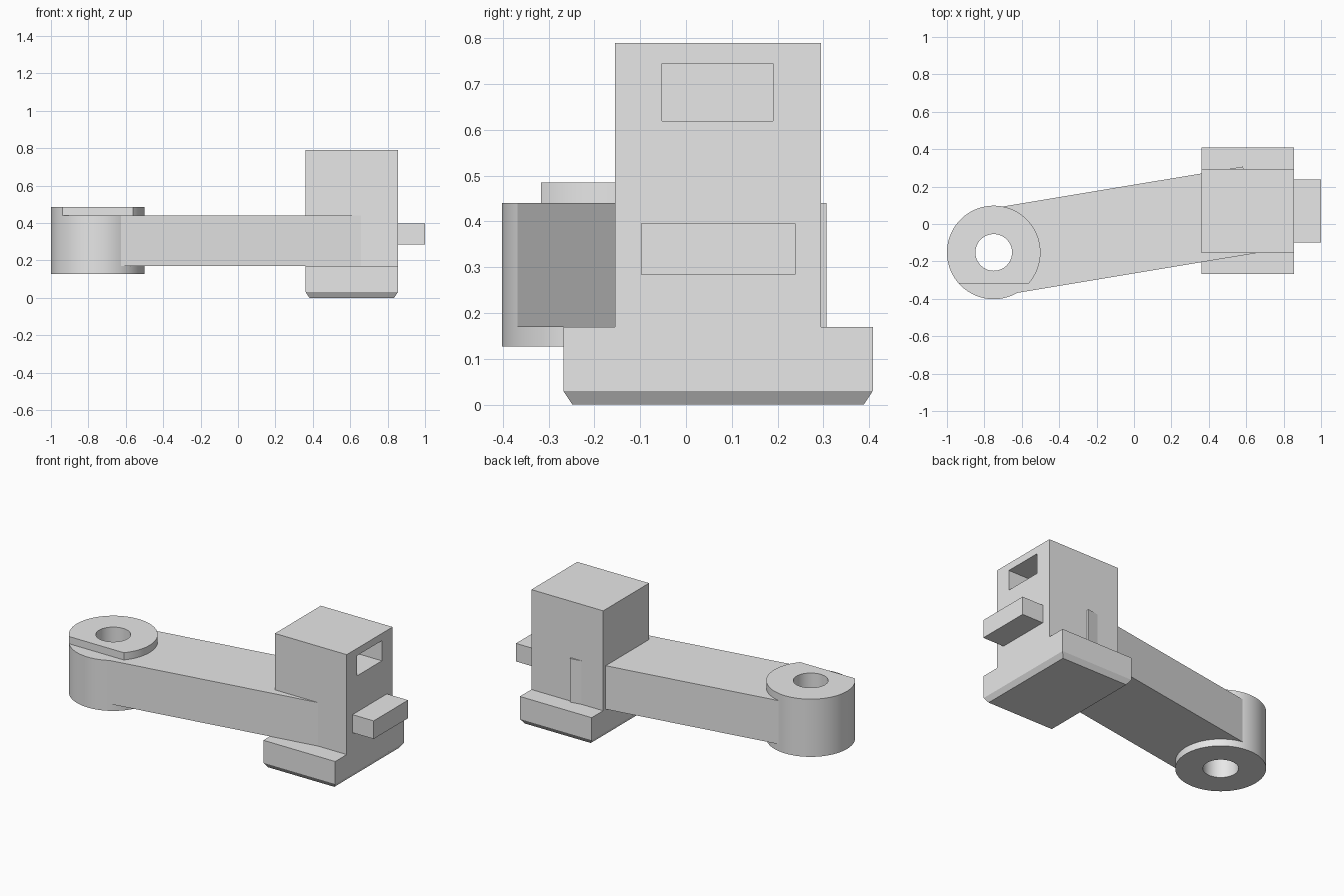
import bpy, bmesh, math
from mathutils import Vector

if "Cube" in bpy.data.objects:
    bpy.data.objects.remove(bpy.data.objects["Cube"])

grey = bpy.data.materials.new("light grey")
grey.diffuse_color = (0.8, 0.8, 0.8, 1)
grey.use_nodes = True
grey.node_tree.nodes["Principled BSDF"].inputs["Base Color"].default_value = grey.diffuse_color


def finish(name, bm, smooth=False):
    bmesh.ops.recalc_face_normals(bm, faces=bm.faces[:])
    mesh = bpy.data.meshes.new(name)
    bm.to_mesh(mesh)
    bm.free()
    mesh.materials.append(grey)
    obj = bpy.data.objects.new(name, mesh)
    bpy.context.collection.objects.link(obj)
    if smooth:
        bpy.ops.object.select_all(action='DESELECT')
        obj.select_set(True)
        bpy.context.view_layer.objects.active = obj
        bpy.ops.object.shade_smooth_by_angle(angle=math.radians(30))
    return obj


def box(x, y, z):
    bm = bmesh.new()
    bmesh.ops.create_cube(bm, size=1)
    for v in bm.verts:
        for i, (lo, hi) in enumerate((x, y, z)):
            v.co[i] = hi if v.co[i] > 0 else lo
    return bm


def face_towards(bm, direction):
    bm.normal_update()
    return max(bm.faces, key=lambda f: f.normal.dot(Vector(direction)))


PIVOT = Vector((-0.75, -0.152))
R, HOLE = 0.25, 0.098


def ring(name, z0, z1, flat=None):
    """Pierced disc; flat cuts the front off at that distance from the centre."""
    n = 96
    bm = bmesh.new()
    loops = []
    for inner, z in ((False, z0), (False, z1), (True, z1), (True, z0)):
        loop = []
        for i in range(n):
            a = 2 * math.pi * i / n
            r = HOLE if inner else R
            if flat and not inner and math.sin(a) < -flat / R:
                r = -flat / math.sin(a)
            loop.append(bm.verts.new((PIVOT.x + r * math.cos(a),
                                      PIVOT.y + r * math.sin(a), z)))
        loops.append(loop)
    for k in range(4):
        p, q = loops[k], loops[(k + 1) % 4]
        for i in range(n):
            j = (i + 1) % n
            bm.faces.new((p[i], p[j], q[j], q[i]))
    finish(name, bm, smooth=True)


# Pivot boss and the flat-fronted collar on top of it
ring("pivot_boss", 0.127, 0.44)
ring("pivot_collar", 0.44, 0.485, flat=0.165)

# Straight arm, slightly angled, notched around the pivot hole
angle = math.atan(0.1665)
along = Vector((math.cos(angle), math.sin(angle)))
across = Vector((-along.y, along.x))
bm = bmesh.new()
outline = [(0.085, -0.234), (1.39, -0.234), (1.39, 0.234),
           (0.085, 0.234), (0.085, 0.09), (0.13, 0.0), (0.085, -0.09)]
verts = []
for s, t in outline:
    p = PIVOT + along * s + across * t
    verts.append(bm.verts.new((p.x, p.y, 0.17)))
bottom = bm.faces.new(verts)
top = bmesh.ops.extrude_face_region(bm, geom=[bottom], use_keep_orig=True)
for v in top["geom"]:
    if isinstance(v, bmesh.types.BMVert):
        v.co.z = 0.44
finish("arm", bm)

# Tall block with a deep rectangular socket in its outer side
bm = box((0.362, 0.855), (-0.155, 0.295), (0.17, 0.79))
socket = face_towards(bm, (1, 0, 0))
bmesh.ops.inset_individual(bm, faces=[socket], thickness=0.04)
mid = socket.calc_center_median()
for v in socket.verts:
    v.co.y = 0.19 if v.co.y > mid.y else -0.052
    v.co.z = 0.745 if v.co.z > mid.z else 0.62
end = bmesh.ops.extrude_discrete_faces(bm, faces=[socket])["faces"][0]
for v in end.verts:
    v.co.x -= 0.25
finish("block", bm)

# Wide foot with a chamfered underside
bm = box((0.362, 0.855), (-0.268, 0.408), (0.03, 0.17))
under = face_towards(bm, (0, 0, -1))
bmesh.ops.inset_individual(bm, faces=[under], thickness=0.028)
for v in under.verts:
    v.co.z = 0
finish("foot", bm)

# Tab projecting from the outer side
finish("side_tab", box((0.855, 1.0), (-0.098, 0.239), (0.284, 0.396)))
